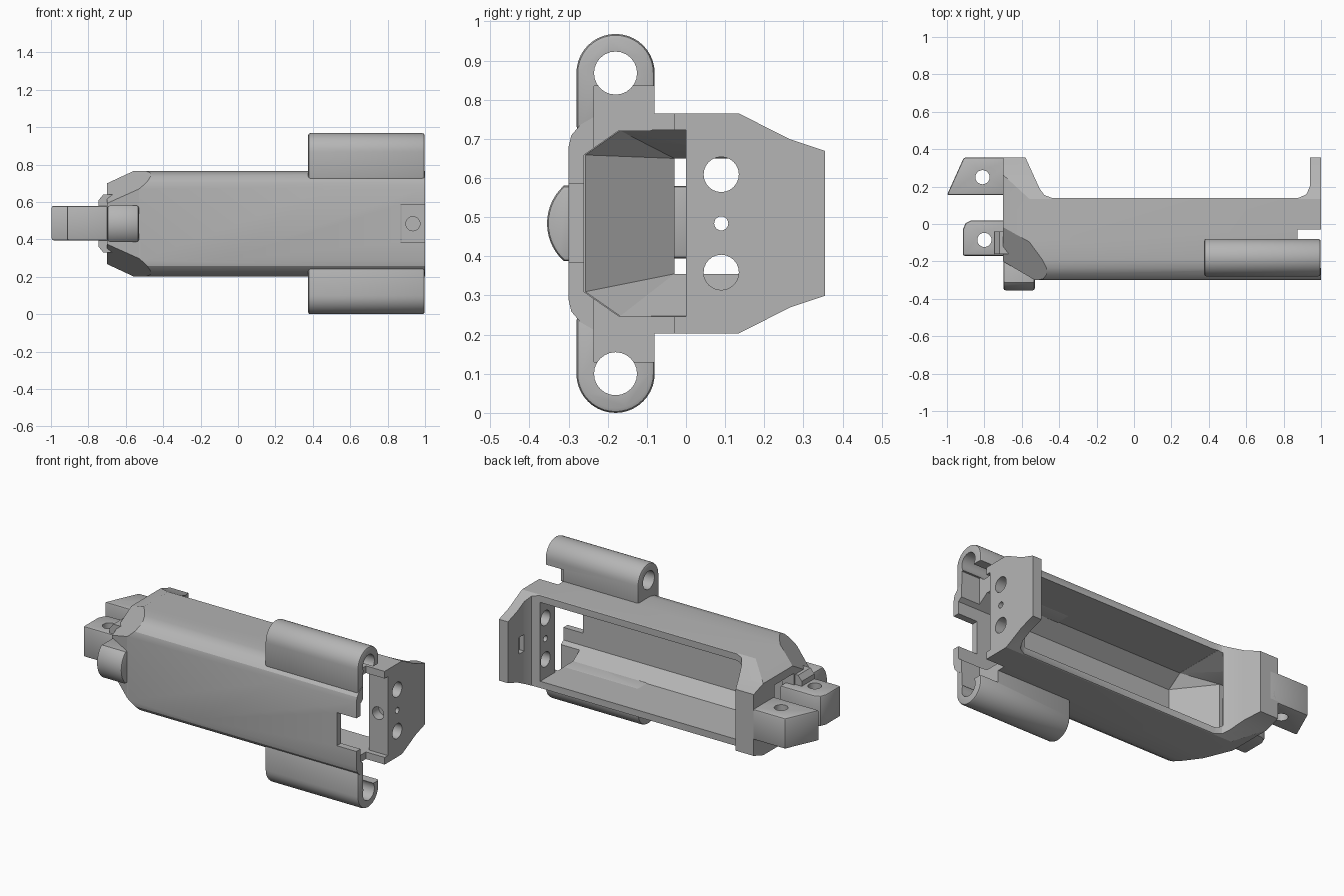
import bpy, bmesh, math
from mathutils import Vector

cube = bpy.data.objects.get("Cube")
if cube:
    bpy.data.objects.remove(cube)

MID = 0.484  # height of the symmetry plane

grey = bpy.data.materials.new("plain_grey")
grey.use_nodes = True
COLOUR = (0.46, 0.46, 0.46, 1)
grey.diffuse_color = COLOUR
grey.node_tree.nodes["Principled BSDF"].inputs["Base Color"].default_value = COLOUR


def finish(name, bm):
    bmesh.ops.recalc_face_normals(bm, faces=bm.faces)
    mesh = bpy.data.meshes.new(name)
    bm.to_mesh(mesh)
    bm.free()
    mesh.materials.append(grey)
    ob = bpy.data.objects.new(name, mesh)
    bpy.context.collection.objects.link(ob)
    return ob


def prism_bm(points, axis, lo, hi):
    """Extrude a flat outline along one axis."""
    place = {"x": lambda a, b, d: (d, a, b),
             "y": lambda a, b, d: (a, d, b),
             "z": lambda a, b, d: (a, b, d)}[axis]
    bm = bmesh.new()
    ends = [[bm.verts.new(place(a, b, d)) for a, b in points] for d in (lo, hi)]
    bm.faces.new(ends[0])
    bm.faces.new(ends[1][::-1])
    n = len(points)
    for i in range(n):
        j = (i + 1) % n
        bm.faces.new((ends[0][i], ends[0][j], ends[1][j], ends[1][i]))
    return bm


def prism(name, points, axis, lo, hi):
    return finish(name, prism_bm(points, axis, lo, hi))


def box(x0, x1, y0, y1, z0, z1):
    return prism("cutter", [(x0, y0), (x1, y0), (x1, y1), (x0, y1)], "z", z0, z1)


def arc(a, b, r, start=0, end=360, steps=24):
    angles = [math.radians(start + (end - start) * i / steps) for i in range(steps + 1)]
    if end - start == 360:
        angles.pop()
    return [(a + r * math.cos(t), b + r * math.sin(t)) for t in angles]


def rod(a, b, r, axis, lo, hi):
    return prism("cutter", arc(a, b, r), axis, lo, hi)


def mirrored(half):
    """Outline in y and z from (y, half height) pairs."""
    return [(y, MID + h) for y, h in half] + [(y, MID - h) for y, h in reversed(half)]


def bake(ob):
    graph = bpy.context.evaluated_depsgraph_get()
    mesh = bpy.data.meshes.new_from_object(ob.evaluated_get(graph))
    ob.modifiers.clear()
    ob.data = mesh


def boolean(ob, cutters, operation="DIFFERENCE"):
    for c in cutters:
        c.hide_render = True
        m = ob.modifiers.new("cut", "BOOLEAN")
        m.operation, m.object, m.solver = operation, c, "EXACT"
        bake(ob)
        bpy.data.objects.remove(c)


def soften(ob, width):
    m = ob.modifiers.new("edge", "BEVEL")
    m.width, m.segments, m.angle_limit = width, 2, math.radians(50)
    bake(ob)


def shave(bm, point, normal):
    """Remove everything beyond a plane and close the cut."""
    geom = bm.verts[:] + bm.edges[:] + bm.faces[:]
    cut = bmesh.ops.bisect_plane(bm, geom=geom, plane_co=point, plane_no=normal,
                                 clear_outer=True)["geom_cut"]
    edges = [e for e in cut if isinstance(e, bmesh.types.BMEdge)]
    bmesh.ops.edgeloop_fill(bm, edges=edges)


# Body: side outline crossed with the end outline
side = [(-.7, -.2), (-.53, -.3), (1, -.3), (1, .355), (.94, .355), (.94, .2), (.922, .158),
        (.88, .14), (-.44, .14), (-.48, .155), (-.505, .19), (-.58, .355), (-.7, .355)]
section = mirrored([(-.3, .195), (-.293, .225), (-.27, .252), (-.235, .272), (-.19, .281),
                    (.135, .281), (.265, .215), (.355, .185)])
body = prism("body", side, "z", 0, 1)
boolean(body, [prism("cutter", section, "x", -1, 1.2)], "INTERSECT")

# Tapered corners of the narrow end
bm = bmesh.new()
bm.from_mesh(body.data)
for s in (1, -1):
    shave(bm, Vector((-.48, -.3, MID + s * .225)), Vector((-.19, -.14, s * .24)))
    shave(bm, Vector((-.56, 0, MID + s * .281)), Vector((-.065, 0, s * .14)))
bmesh.ops.recalc_face_normals(bm, faces=bm.faces)
bm.to_mesh(body.data)
bm.free()

# Hollow trough, open at the back and the wide end
hollow = [(-.26, .175), (-.17, .238)]
trough = prism("cutter", mirrored(hollow + [(.5, .238)]), "x", -.46, .875)
mouth = prism("cutter", mirrored(hollow + [(0, .238)]), "x", .8, 1.2)

# Funnel narrowing to the window in the narrow end
bm = bmesh.new()
for y, z in mirrored(hollow + [(.16, .238)]):
    bm.verts.new((-.458, y, z))
for y in (-.03, .155):
    for z in (.355, .65):
        bm.verts.new((-.62, y, z))
bmesh.ops.convex_hull(bm, input=bm.verts)
funnel = finish("cutter", bm)
window = box(-.8, -.6, -.03, .154, .355, .65)

# Side gaps, front notch, screw holes and nut pocket of the end plate
cutters = [trough, mouth, funnel, window,
           box(.875, 1.2, -.235, -.03, .13, .835),
           box(.87, 1.2, -.4, -.2, .385, .585),
           rod(.935, MID, .038, "y", -.1, .06),
           box(.92, .97, .2, .25, MID - .05, MID + .05)]
for offset, radius in ((.125, .045), (0, .018), (-.125, .045)):
    cutters.append(rod(.09, MID + offset, radius, "x", .8, 1.2))
boolean(body, cutters)
parts = [body]

# Rounded hinge ears above and below
for name, s in (("upper_ear", 1), ("lower_ear", -1)):
    cap = [(y, MID + s * h) for y, h in arc(-.18, .384, .1, 0, 180, 20)]
    outline = [(-.08, MID + s * .236)] + cap + [(-.28, MID + s * .236)]
    ear = prism(name, outline, "x", .375, .998)
    soften(ear, .012)
    boolean(ear, [rod(-.18, MID + s * .384, .055, "x", .2, 1.2),
                  box(.875, 1.2, -.235, -.03, .13, .835)])
    parts.append(ear)

# Drilled mounting lugs on the narrow end
back = [(-1, .155), (-.64, .155), (-.64, .355), (-.91, .355)]
front = [(-.915, -.17), (-.64, -.17), (-.64, .02), (-.87, .02), (-.9, .005), (-.915, -.03)]
for name, outline, x, y in (("back_lug", back, -.81, .25), ("front_lug", front, -.8, -.085)):
    lug = prism(name, outline, "z", .395, .58)
    soften(lug, .01)
    boolean(lug, [rod(x, y, .038, "z", 0, 1)])
    parts.append(lug)

# Collar behind the front lug
collar = [(-.745, .36), (-.72, .33), (-.66, .33), (-.66, .64), (-.72, .64), (-.745, .61)]
parts.append(prism("lug_collar", collar, "y", -.16, -.04))

# Domed catch on the front of the narrow end
dome = arc(-.225, MID, .13, 132, 228, 14)
catch = prism("front_catch", [(-.17, .39)] + dome[::-1] + [(-.17, .58)], "x", -.698, -.53)
soften(catch, .012)
parts.append(catch)

# Smooth the curved walls, keep edges sharp
bpy.ops.object.select_all(action="DESELECT")
for ob in parts:
    ob.select_set(True)
bpy.context.view_layer.objects.active = body
bpy.ops.object.shade_smooth_by_angle(angle=math.radians(25))
